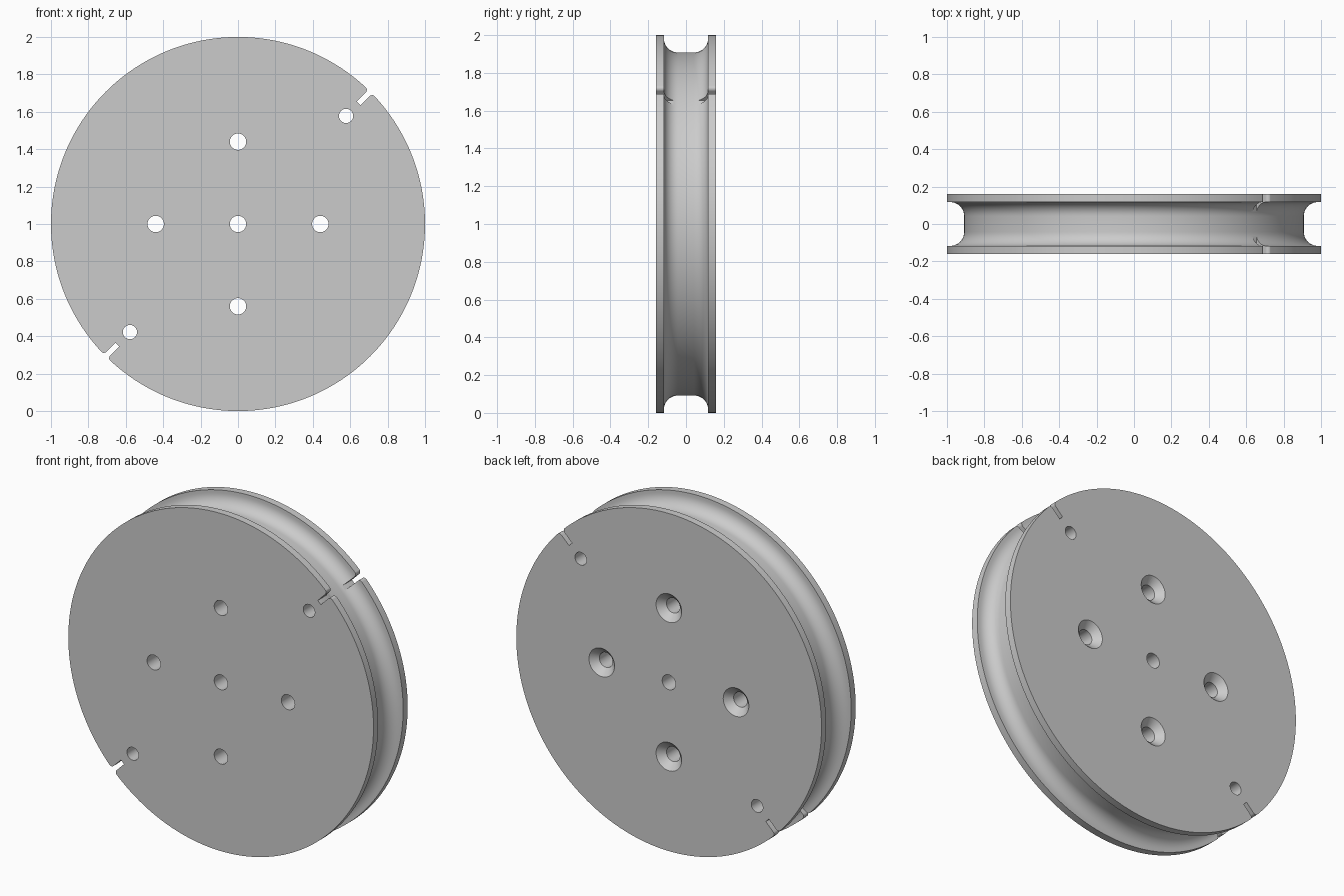
import bpy, bmesh, math
from mathutils import Matrix, Vector

if "Cube" in bpy.data.objects:
    bpy.data.objects.remove(bpy.data.objects["Cube"])

SEG = 192
HALF = 0.16       # half thickness
LIP = 0.117       # inner side of each rim
FLOOR = 0.908     # groove floor radius
FIL = 0.075       # groove fillet radius

grey = bpy.data.materials.new("light grey")
grey.diffuse_color = (0.6, 0.6, 0.6, 1)
grey.use_nodes = True
grey.node_tree.nodes["Principled BSDF"].inputs["Base Color"].default_value = grey.diffuse_color


def make_object(name, bm):
    bmesh.ops.recalc_face_normals(bm, faces=bm.faces)
    mesh = bpy.data.meshes.new(name)
    bm.to_mesh(mesh)
    bm.free()
    mesh.materials.append(grey)
    ob = bpy.data.objects.new(name, mesh)
    bpy.context.collection.objects.link(ob)
    return ob


def lathe(name, profile, centre=(0, 0), seg=SEG):
    """Closed solid turned about the y axis through centre (x, z); profile = (radius, y)."""
    bm = bmesh.new()
    rings = []
    for r, y in profile:
        rings.append([bm.verts.new((centre[0] + r * math.cos(2 * math.pi * i / seg), y,
                                    centre[1] + r * math.sin(2 * math.pi * i / seg)))
                      for i in range(seg)])
    for a, b in zip(rings, rings[1:]):
        for i in range(seg):
            j = (i + 1) % seg
            bm.faces.new((a[i], a[j], b[j], b[i]))
    bm.faces.new(rings[0])
    bm.faces.new(rings[-1])
    return make_object(name, bm)


def slot_cutter(name, angle):
    """Radial notch with a rounded mouth, running through both rims."""
    w, rad = 0.014, 0.02
    side = [(0.912, w)]
    for i in range(7):
        t = math.radians(15 * i)
        side.append((1 - rad + rad * math.sin(t), w + rad - rad * math.cos(t)))
    side.append((1.1, w + rad))
    outline = side + [(u, -v) for u, v in reversed(side)]
    bm = bmesh.new()
    face = bm.faces.new([bm.verts.new((u, -0.3, v)) for u, v in outline])
    ext = bmesh.ops.extrude_face_region(bm, geom=[face])
    bmesh.ops.translate(bm, vec=Vector((0, 0.6, 0)),
                        verts=[g for g in ext["geom"] if isinstance(g, bmesh.types.BMVert)])
    turn = Matrix.Translation((0, 0, 1)) @ Matrix.Rotation(-angle, 4, "Y")
    bmesh.ops.transform(bm, matrix=turn, verts=bm.verts)
    return make_object(name, bm)


# Grooved wheel body
half = []
for i in range(11):
    t = math.radians(9 * i)
    half.append((FLOOR + FIL - FIL * math.sin(t), LIP - FIL + FIL * math.cos(t)))
right = [(1, HALF), (1, LIP)] + half
profile = right + [(r, -y) for r, y in reversed(right)]
wheel = lathe("grooved_wheel", profile, (0, 1))

# Holes: centre, four countersunk from the back, two small ones beside the notches
cutters = [lathe("centre_hole_cutter", [(0.044, -0.3), (0.044, 0.3)], (0, 1), 48)]
for k in range(4):
    a = k * math.pi / 2
    cutters.append(lathe("screw_hole_cutter",
                         [(0.044, -0.3), (0.044, HALF - 0.04), (0.084, HALF), (0.104, HALF + 0.02)],
                         (0.44 * math.cos(a), 1 + 0.44 * math.sin(a)), 48))
for a in (math.pi / 4, 5 * math.pi / 4):
    cutters.append(lathe("cord_hole_cutter", [(0.038, -0.3), (0.038, 0.3)],
                         (0.817 * math.cos(a), 1 + 0.817 * math.sin(a)), 48))
    cutters.append(slot_cutter("notch_cutter", a))

# Cut everything, then drop the cutters
bpy.context.view_layer.objects.active = wheel
for c in cutters:
    mod = wheel.modifiers.new("cut", "BOOLEAN")
    mod.operation = "DIFFERENCE"
    mod.solver = "EXACT"
    mod.object = c
    bpy.ops.object.modifier_apply(modifier=mod.name)
    bpy.data.objects.remove(c)

# Smooth shading with crisp edges
bpy.ops.object.select_all(action="DESELECT")
wheel.select_set(True)
bpy.ops.object.shade_smooth_by_angle(angle=math.radians(30))
